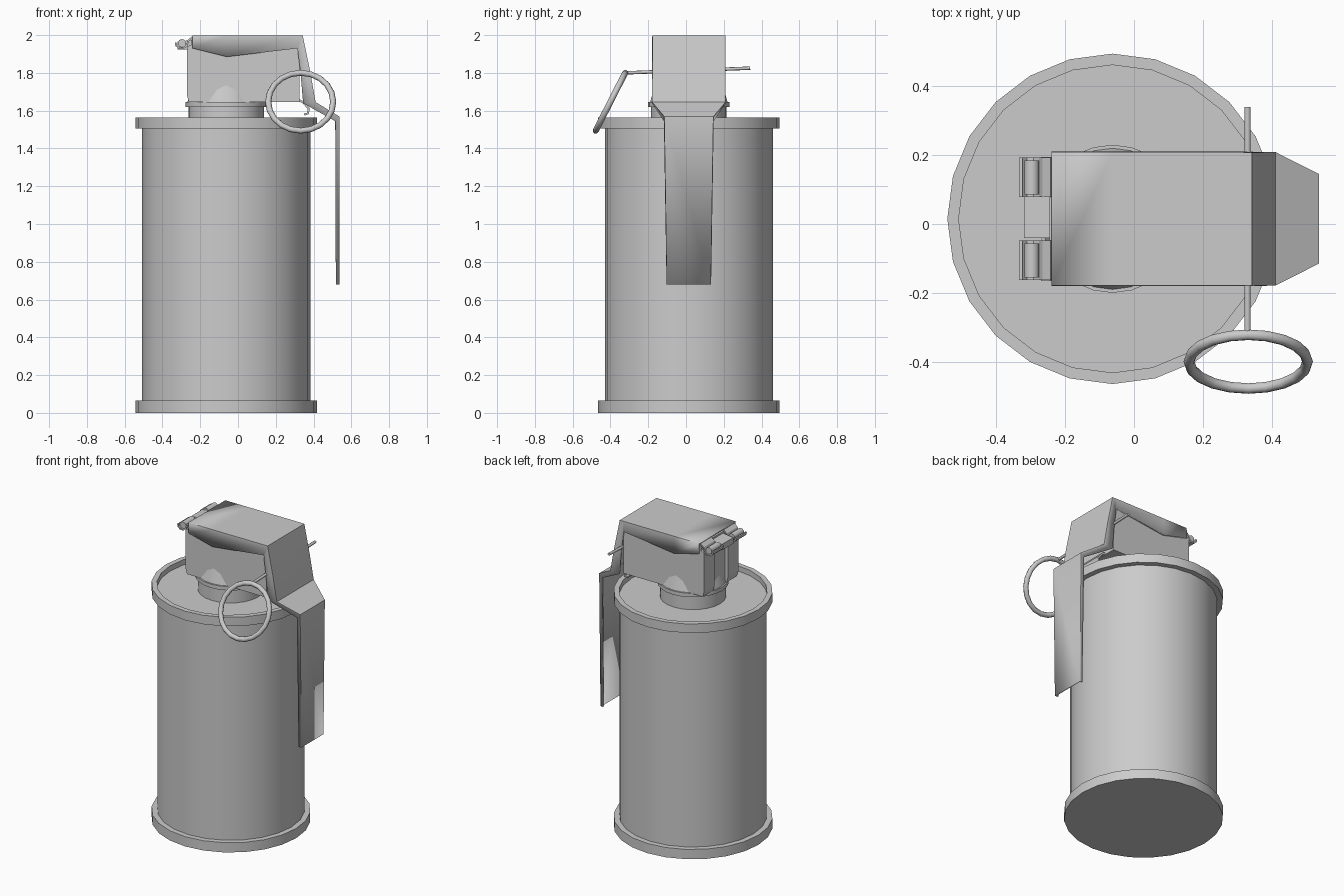
import bpy, bmesh, math
from mathutils import Vector

if "Cube" in bpy.data.objects:
    bpy.data.objects.remove(bpy.data.objects["Cube"])

CX, CY = -0.0625, 0.015   # canister axis


def finish(name, bm, smooth=True, thick=0):
    bmesh.ops.recalc_face_normals(bm, faces=bm.faces)
    me = bpy.data.meshes.new(name)
    bm.to_mesh(me)
    bm.free()
    ob = bpy.data.objects.new(name, me)
    bpy.context.collection.objects.link(ob)
    if thick:
        m = ob.modifiers.new("thickness", 'SOLIDIFY')
        m.thickness, m.offset = thick, 0
    if smooth:
        bpy.ops.object.select_all(action='DESELECT')
        ob.select_set(True)
        bpy.context.view_layer.objects.active = ob
        bpy.ops.object.shade_smooth_by_angle(angle=math.radians(30))
    return ob


def lathe(name, profile, sides=24):
    """Revolve (radius, z) points around the canister axis and cap the ends."""
    bm = bmesh.new()
    rings = []
    for r, z in profile:
        rings.append([bm.verts.new((CX + r * math.cos(a), CY + r * math.sin(a), z))
                      for a in (2 * math.pi * i / sides for i in range(sides))])
    for a, b in zip(rings, rings[1:]):
        for i in range(sides):
            j = (i + 1) % sides
            bm.faces.new((a[i], a[j], b[j], b[i]))
    bm.faces.new(rings[0])
    bm.faces.new(rings[-1])
    return finish(name, bm)


def prism(name, outline, y0, y1):
    """Extrude an (x, z) outline along y."""
    bm = bmesh.new()
    f = bm.faces.new([bm.verts.new((x, y0, z)) for x, z in outline])
    ext = bmesh.ops.extrude_face_region(bm, geom=[f])['geom']
    bmesh.ops.translate(bm, vec=(0, y1 - y0, 0),
                        verts=[v for v in ext if isinstance(v, bmesh.types.BMVert)])
    return finish(name, bm, False)


def strip(name, path, y0, y1, thick):
    """Thin sheet following an (x, z) path."""
    bm = bmesh.new()
    rows = [[bm.verts.new((x, y, z)) for y in (y0, y1)] for x, z in path]
    for a, b in zip(rows, rows[1:]):
        bm.faces.new((a[0], a[1], b[1], b[0]))
    return finish(name, bm, False, thick)


def rod(name, p, q, r, sides=10):
    p, q = Vector(p), Vector(q)
    bpy.ops.mesh.primitive_cylinder_add(vertices=sides, radius=r, depth=(q - p).length,
                                        location=(p + q) / 2)
    ob = bpy.context.object
    ob.name = name
    ob.rotation_euler = (q - p).to_track_quat('Z', 'Y').to_euler()
    bpy.ops.object.shade_smooth_by_angle(angle=math.radians(50))
    return ob


# canister with rolled rims and recessed lid
lathe("canister", [(.48, 0), (.48, .065), (.445, .065), (.445, 1.505), (.48, 1.505),
                   (.48, 1.565), (.447, 1.565), (.447, 1.53)])

# neck, collar and cone that blends into the fuse block
lathe("neck", [(.2, 1.52), (.2, 1.62), (.215, 1.62), (.215, 1.645), (.205, 1.645), (.17, 1.77)])

# fuse block and ribs on its rear face
prism("fuse_block", [(-.25, 1.645), (.325, 1.645), (.325, 1.97), (-.245, 1.985)],
      CY - .18, CY + .18)
for s in (-1, 1):
    ya, yb = sorted((CY + s * .07, CY + s * .18))
    prism("rear_rib", [(-.26, 1.645), (-.24, 1.645), (-.24, 1.95), (-.27, 1.94), (-.27, 1.68)],
          ya, yb)

# safety lever: channel lofted from rows of (outer x, z, half width, flange x, z)
rows = [(-.24, 1.995, .19, -.24, 1.93), (-.06, 1.995, .19, -.06, 1.885),
        (.315, 1.995, .19, .315, 1.93), (.34, 1.995, .19, .318, 1.90),
        (.378, 1.81, .19, .33, 1.81), (.408, 1.645, .19, .345, 1.64),
        (.534, 1.567, .127, .515, 1.545), (.534, .68, .113, .518, .68)]
bm = bmesh.new()
loft = []
for x, z, w, fx, fz in rows:
    loft.append([bm.verts.new(c) for c in ((fx, CY - w, fz), (x, CY - w, z),
                                           (x, CY + w, z), (fx, CY + w, fz))])
for a, b in zip(loft, loft[1:]):
    for i in range(3):
        bm.faces.new((a[i], a[i + 1], b[i + 1], b[i]))
finish("safety_lever", bm, True, .01)

# hinge: centre lug, curled hooks and pins
prism("hinge_lug", [(-.32, 1.925), (-.24, 1.925), (-.24, 1.975), (-.32, 1.965)], -.04, .08)
for s in (-1, 1):
    ya, yb = sorted((CY + s * .063, CY + s * .178))
    strip("hinge_hook", [(-.24, 1.99), (-.262, 1.972), (-.272, 1.945), (-.29, 1.93),
                         (-.312, 1.93), (-.328, 1.945), (-.329, 1.96)], ya, yb, .009)
    rod("hinge_pin", (-.297, ya + .008, 1.957), (-.297, yb - .008, 1.957), .022)

# small catch under the front of the block
strip("lever_catch", [(.31, 1.66), (.345, 1.645), (.375, 1.61), (.37, 1.585), (.35, 1.58)],
      CY - .1, CY + .1, .012)

# pull pin and ring
rod("pull_pin", (.33, -.325, 1.80), (.33, .34, 1.825), .009, 8)
bpy.ops.mesh.primitive_torus_add(major_segments=20, minor_segments=8, major_radius=.172,
                                 minor_radius=.016, location=(.332, -.4, 1.647),
                                 rotation=(math.radians(63), 0, 0))
bpy.context.object.name = "pull_ring"
bpy.ops.object.shade_smooth_by_angle(angle=math.radians(60))
